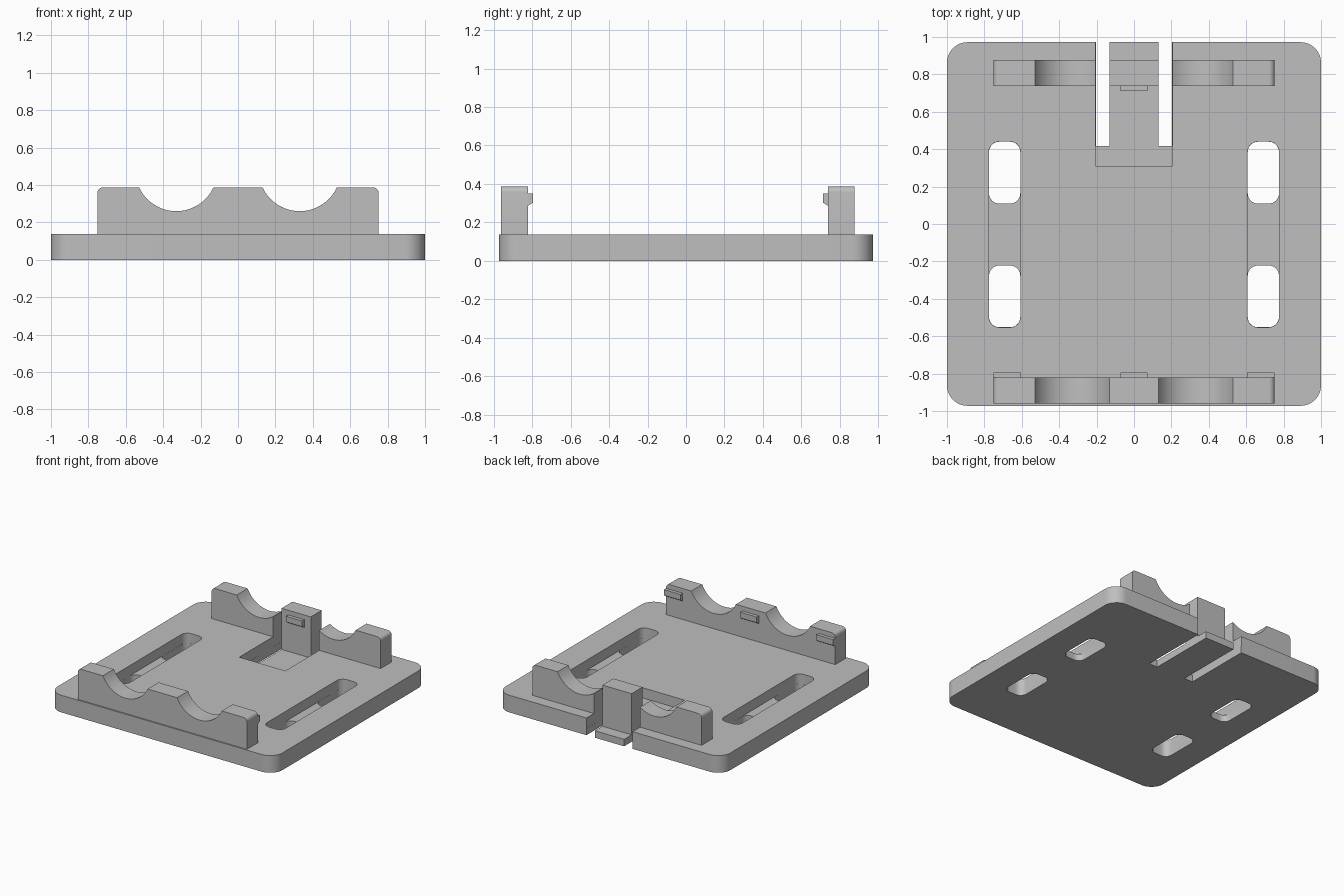
import bpy, bmesh
from math import pi, cos, sin, acos, asin, radians

cube = bpy.data.objects.get("Cube")
if cube:
    bpy.data.objects.remove(cube, do_unlink=True)

# Main heights: plate top, recessed floor, wall top
TOP, FLOOR, WALL_TOP = 0.138, 0.056, 0.387
HALF_LEN, WALL_X = 0.972, 0.752
NOTCH_X, TONGUE_X = 0.205, 0.13
# Cradle arc
ARC_X, ARC_Z, ARC_R = 0.33, 0.479, 0.219

grey = bpy.data.materials.new("light_grey_plastic")
grey.use_nodes = True
COLOUR = (0.52, 0.52, 0.52, 1)
grey.diffuse_color = COLOUR
grey.node_tree.nodes["Principled BSDF"].inputs["Base Color"].default_value = COLOUR


def prism(name, outline, axis, lo, hi):
    """Extrude a 2D outline along the named axis."""
    place = {"x": lambda a, b, t: (t, a, b),
             "y": lambda a, b, t: (a, t, b),
             "z": lambda a, b, t: (a, b, t)}[axis]
    bm = bmesh.new()
    rings = [[bm.verts.new(place(a, b, t)) for a, b in outline] for t in (lo, hi)]
    for ring in rings:
        bm.faces.new(ring)
    n = len(outline)
    for i in range(n):
        j = (i + 1) % n
        bm.faces.new((rings[0][i], rings[0][j], rings[1][j], rings[1][i]))
    bmesh.ops.recalc_face_normals(bm, faces=bm.faces)
    mesh = bpy.data.meshes.new(name)
    bm.to_mesh(mesh)
    bm.free()
    mesh.materials.append(grey)
    obj = bpy.data.objects.new(name, mesh)
    bpy.context.collection.objects.link(obj)
    return obj


def arc(cx, cy, r, start, end, steps):
    return [(cx + r * cos(start + (end - start) * i / steps),
             cy + r * sin(start + (end - start) * i / steps)) for i in range(steps + 1)]


def rounded(x0, x1, y0, y1, r, steps=8):
    corners = ((x1 - r, y1 - r), (x0 + r, y1 - r), (x0 + r, y0 + r), (x1 - r, y0 + r))
    return [p for k, (cx, cy) in enumerate(corners)
            for p in arc(cx, cy, r, k * pi / 2, (k + 1) * pi / 2, steps)]


def box(x0, x1, y0, y1):
    return [(x0, y0), (x1, y0), (x1, y1), (x0, y1)]


def select_only(obj):
    bpy.ops.object.select_all(action="DESELECT")
    obj.select_set(True)
    bpy.context.view_layer.objects.active = obj


def smooth(obj):
    select_only(obj)
    bpy.ops.object.shade_smooth_by_angle(angle=radians(30))


def cut(target, cutter):
    cutter.hide_render = True
    mod = target.modifiers.new("cut", "BOOLEAN")
    mod.operation = "DIFFERENCE"
    mod.solver = "EXACT"
    mod.object = cutter
    select_only(target)
    bpy.ops.object.modifier_apply(modifier=mod.name)
    bpy.data.objects.remove(cutter, do_unlink=True)


def mirrored(outline, side):
    return [(side * a, b) for a, b in outline]


# Base plate with strap slots, grooves and the flexible tongue
plate = prism("base_plate", rounded(-1, 1, -HALF_LEN, HALF_LEN, 0.11, 12), "z", 0, TOP)
EPS = 0.0005
for side in (-1, 1):
    for y0, y1 in ((-0.552, -0.222), (0.109, 0.44)):
        hole = mirrored(rounded(0.608, 0.775, y0, y1, 0.055), side)
        cut(plate, prism("slot_cutter", hole, "z", -1, 1))
    groove = mirrored(rounded(0.608 - EPS, 0.775 + EPS, -0.552 - EPS, 0.44 + EPS, 0.055), side)
    cut(plate, prism("groove_cutter", groove, "z", FLOOR, 1))
cut(plate, prism("recess_cutter", box(-NOTCH_X, NOTCH_X, 0.309, 2), "z", FLOOR, 1))
for side in (-1, 1):
    gap = mirrored(box(TONGUE_X, NOTCH_X - EPS, 0.418, 2), side)
    cut(plate, prism("gap_cutter", gap, "z", -1, 1))
smooth(plate)

# Wall outline pieces: cradle arc and rounded outer top corner
RIM = asin((WALL_TOP - ARC_Z) / ARC_R)


def cradle(start):
    return arc(ARC_X, ARC_Z, ARC_R, start, 2 * pi + RIM, 20)


shoulder = arc(WALL_X - 0.03, WALL_TOP - 0.03, 0.03, pi / 2, 0, 6)

# Front wall, mirrored about the middle
half = cradle(pi - RIM) + shoulder + [(WALL_X, TOP)]
front = half + mirrored(reversed(half), -1)
smooth(prism("front_wall", front, "y", -0.961, -0.822))

# Back wall halves, stopping at the notch
notch_angle = 2 * pi - acos((NOTCH_X - ARC_X) / ARC_R)
back = [(NOTCH_X, TOP)] + cradle(notch_angle) + shoulder + [(WALL_X, TOP)]
for side, label in ((1, "left"), (-1, "right")):
    smooth(prism("back_wall_" + label, mirrored(back, side), "y", 0.739, 0.877))

# Latch post standing on the tongue
prism("latch_post", box(-TONGUE_X, TONGUE_X, FLOOR, WALL_TOP), "y", 0.739, 0.877)


# Retaining clips with a sloped underside
def clip(name, x0, x1, wall_y, direction):
    tip = wall_y + direction * 0.027
    outline = [(wall_y, 0.349), (tip, 0.349), (tip, 0.303), (wall_y, 0.286)]
    prism(name, outline, "x", x0, x1)


clip("front_clip_left", 0.605, WALL_X, -0.822, 1)
clip("front_clip_right", -WALL_X, -0.605, -0.822, 1)
clip("front_clip_middle", -0.072, 0.072, -0.822, 1)
clip("latch_clip", -0.072, 0.072, 0.739, -1)
